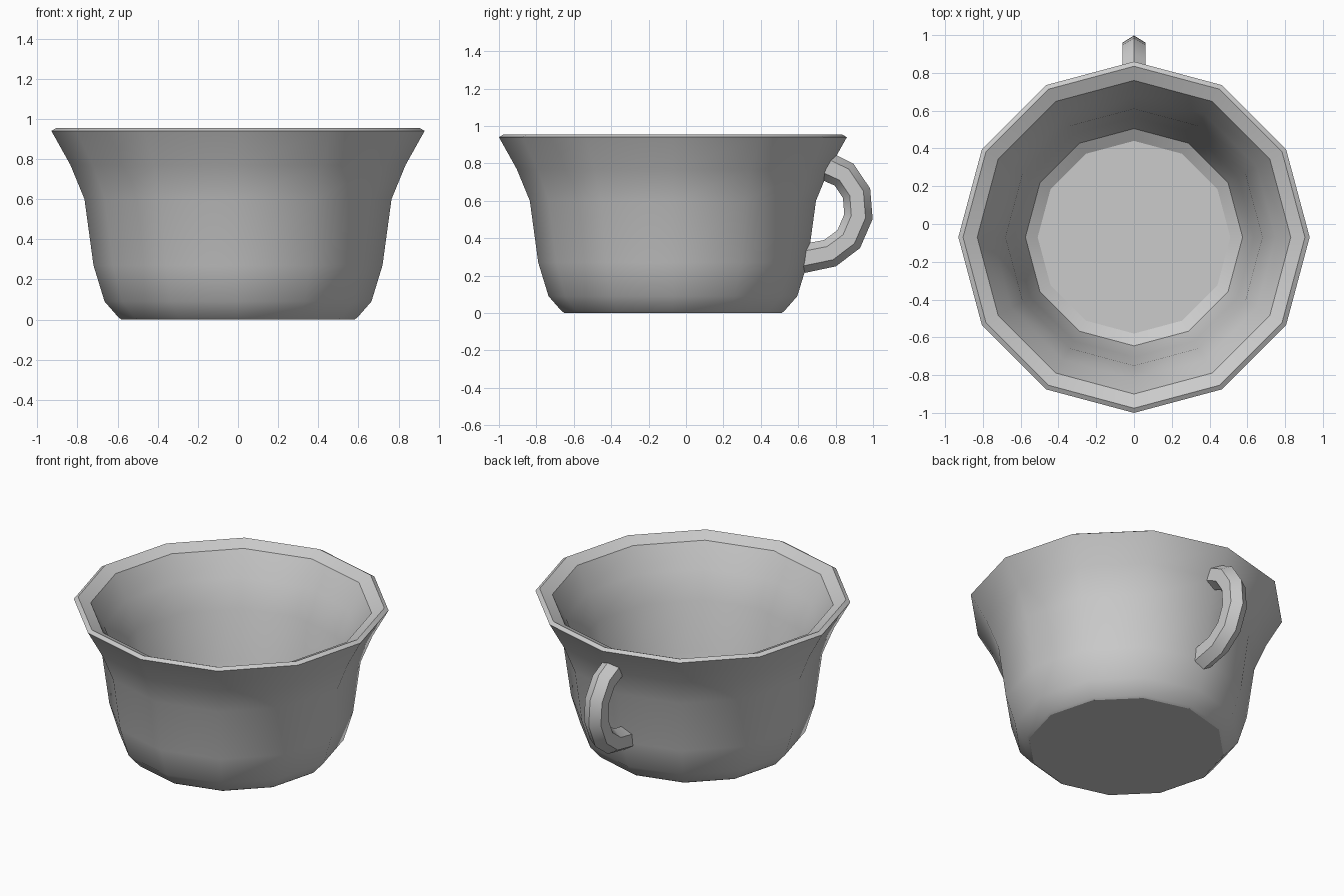
import bpy, bmesh, math
from mathutils import Vector

cube = bpy.data.objects.get("Cube")
if cube:
    bpy.data.objects.remove(cube, do_unlink=True)

CENTRE_Y = -0.07

grey = bpy.data.materials.new("light_grey")
grey.use_nodes = True
colour = (0.6, 0.6, 0.6, 1)
grey.diffuse_color = colour
grey.node_tree.nodes["Principled BSDF"].inputs["Base Color"].default_value = colour


def loft(name, rings):
    """Skin a list of closed rings and cap both ends."""
    bm = bmesh.new()
    loops = [[bm.verts.new(p) for p in ring] for ring in rings]
    for a, b in zip(loops, loops[1:]):
        for i in range(len(a)):
            j = (i + 1) % len(a)
            bm.faces.new((a[i], a[j], b[j], b[i]))
    bm.faces.new(loops[0])
    bm.faces.new(loops[-1])
    bmesh.ops.recalc_face_normals(bm, faces=bm.faces)
    mesh = bpy.data.meshes.new(name)
    bm.to_mesh(mesh)
    bm.free()
    mesh.materials.append(grey)
    obj = bpy.data.objects.new(name, mesh)
    bpy.context.collection.objects.link(obj)
    bpy.ops.object.select_all(action='DESELECT')
    obj.select_set(True)
    bpy.context.view_layer.objects.active = obj
    bpy.ops.object.shade_smooth_by_angle(angle=math.radians(31))
    return obj


def circle(sides):
    return [(math.cos(math.tau * i / sides), math.sin(math.tau * i / sides))
            for i in range(sides)]


# Cup: outer wall from base to rim, then inner wall down to the floor
profile = [(0.58, 0), (0.595, 0.01), (0.665, 0.09), (0.72, 0.27), (0.765, 0.6),
           (0.835, 0.77), (0.93, 0.94), (0.905, 0.955), (0.83, 0.92),
           (0.75, 0.77), (0.68, 0.6), (0.635, 0.29), (0.575, 0.11), (0.51, 0.07)]
loft("cup_body", [[(r * c, CENTRE_Y + r * s, z) for c, s in circle(12)]
                  for r, z in profile])

# Handle: hexagonal section swept along an arc behind the cup
path = [Vector((0, y, z)) for y, z in
        [(0.75, 0.785), (0.845, 0.74), (0.912, 0.64), (0.922, 0.515),
         (0.87, 0.395), (0.77, 0.32), (0.62, 0.29)]]
rings = []
for i, p in enumerate(path):
    before = (p - path[max(i - 1, 0)]).normalized()
    after = (path[min(i + 1, len(path) - 1)] - p).normalized()
    along = (before + after).normalized()
    outward = Vector((0, -along.z, along.y))
    rings.append([p + outward * 0.077 * c + Vector((0.07 * s, 0, 0))
                  for c, s in circle(6)])
loft("handle", rings)
